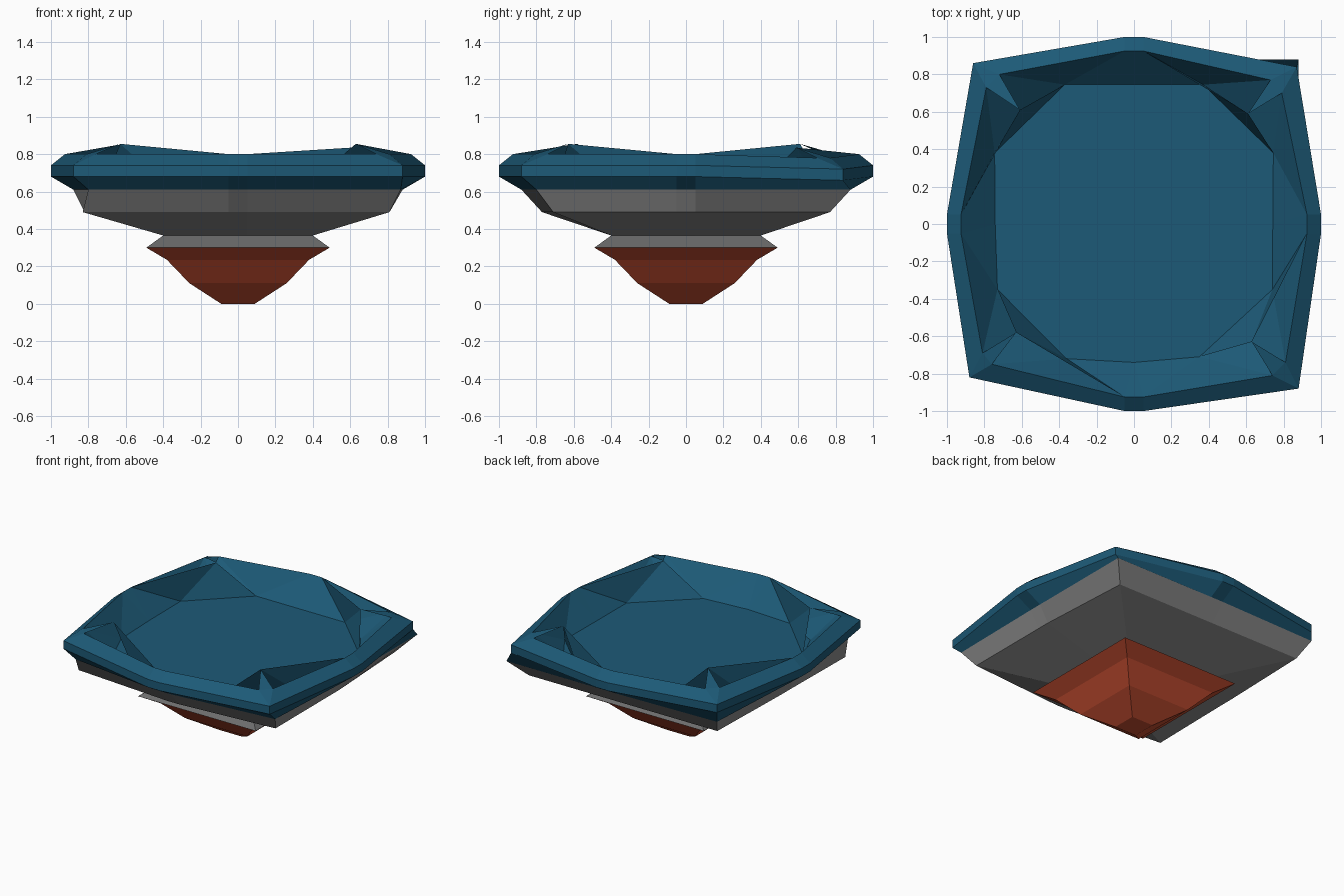
import bpy, bmesh

if "Cube" in bpy.data.objects:
    bpy.data.objects.remove(bpy.data.objects["Cube"])

def material(name, rgb):
    m = bpy.data.materials.new(name)
    m.diffuse_color = (*rgb, 1)
    m.use_nodes = True
    m.node_tree.nodes["Principled BSDF"].inputs["Base Color"].default_value = m.diffuse_color
    return m

BLUE = material("deep_blue", (0.012, 0.102, 0.185))
GREY = material("mid_grey", (0.26, 0.26, 0.26))
NECK = material("dark_grey", (0.15, 0.15, 0.15))
RED = material("rust_red", (0.56, 0.076, 0.031))

def finish(bm, name, mat, recalc=True):
    bmesh.ops.remove_doubles(bm, verts=bm.verts, dist=0.0005)
    if recalc:
        bmesh.ops.recalc_face_normals(bm, faces=bm.faces)
    me = bpy.data.meshes.new(name)
    bm.to_mesh(me)
    bm.free()
    me.materials.append(mat)
    ob = bpy.data.objects.new(name, me)
    bpy.context.collection.objects.link(ob)
    return ob

def face(bm, verts):
    # drop repeated points so doubled corners become triangles
    out = []
    for v in verts:
        if not any((v.co - o.co).length < 1e-4 for o in out):
            out.append(v)
    if len(out) > 2:
        bm.faces.new(out)

def loft(bm, rings):
    vs = [[bm.verts.new(p) for p in r] for r in rings]
    n = len(vs[0])
    for a, b in zip(vs, vs[1:]):
        for i in range(n):
            j = (i + 1) % n
            face(bm, [a[i], a[j], b[j], b[i]])
    return vs

def square(r, z):
    return [(-r, -r, z), (r, -r, z), (r, r, z), (-r, r, z)]

def mids(r, z, w=0.05):
    # point pairs in the middle of front, right, back and left sides
    f, e, b, l = r
    return [((-w, -f, z), (w, -f, z)), ((e, -w, z), (e, w, z)),
            ((w, b, z), (-w, b, z)), ((-l, w, z), (-l, -w, z))]

def ring(corner_pairs, r, z, drop=0.0):
    # 16 points: two per corner, two per side; back right corner may sag
    out = []
    for i, ((a, b), m) in enumerate(zip(corner_pairs, mids(r, z))):
        zc = z - (drop if i == 2 else 0)
        out += [(*a, zc), (*b, zc), *m]
    return out

def single(corners):
    return [(c, c) for c in corners]

# corner order: front left, front right, back right, back left
rim = single([(-.88, -.82), (.88, -.88), (.87, .84), (-.86, .86)])
under = single([(-.80, -.79), (.87, -.80), (.88, .88), (-.86, .86)])
belly = single([(-.83, -.71), (.81, -.71), (.77, .77), (-.80, .77)])
lip = [((-.81, -.69), (-.76, -.75)), ((.74, -.81), (.81, -.74)),
       ((.79, .70), (.73, .77)), ((-.72, .80), (-.79, .73))]
peaks = [(-.63, -.58, .855), (.63, -.63, .855), (.61, .59, .835), (-.61, .61, .855)]
floor = [((-.73, -.35), (-.36, -.72)), ((.35, -.71), (.74, -.35)),
         ((.745, .38), (.37, .745)), ((-.37, .745), (-.745, .38))]
floor_mid = [(0, -.74), (.742, 0), (0, .745), (-.742, 0)]
FZ = 0.615

# blue dished top: outer rim bands, then the inner wall and floor
bm = bmesh.new()
one = (1, 1, 1, 1)
rings = loft(bm, [ring(under, [.88] * 4, .61),
                  ring(rim, one, .68, .02),
                  ring(rim, one, .74, .02),
                  ring(lip, [.925] * 4, .80, .02)])
L = rings[-1]
P = [bm.verts.new(p) for p in peaks]
Q = [bm.verts.new((p[0], p[1], FZ)) for p in peaks]
F = [[bm.verts.new((*p, FZ)) for p in pair] for pair in floor]
M = [bm.verts.new((*p, FZ)) for p in floor_mid]
for i in range(4):
    j = (i + 1) % 4
    la, lb, m1, m2 = L[4 * i:4 * i + 4]
    nxt = L[4 * j]
    fa, fb = F[i]
    for f in ((la, lb, Q[i]), (lb, m1, fb), (lb, fb, Q[i]), (m1, M[i], fb),
              (m1, m2, M[i]), (m2, nxt, F[j][0]), (nxt, Q[j], F[j][0]),
              (m2, F[j][0], M[i]), (Q[i], fb, fa),
              # raised corner flap with its steep inner faces
              (la, lb, P[i]), (P[i], fb, fa), (m1, fb, P[i])):
        bm.faces.new(f)
bm.faces.new([v for i in range(4) for v in (*F[i], M[i])])
finish(bm, "dished_top", BLUE, recalc=False)

# grey body: uneven skirt under the rim, tapering to a square neck
bm = bmesh.new()
loft(bm, [ring(single([p[:2] for p in square(.40, 0)]), [.40] * 4, .365),
          ring(belly, (.77, .81, .77, .82), .49),
          ring(under, [.88] * 4, .61)])
finish(bm, "grey_body", GREY, recalc=False)

# neck: short square collar between foot and body
bm = bmesh.new()
loft(bm, [square(.49, .30), square(.40, .365)])
finish(bm, "neck", NECK, recalc=False)

# red foot: square stepped taper
bm = bmesh.new()
v = loft(bm, [square(.09, 0), square(.26, .11), square(.38, .235), square(.49, .30)])
bm.faces.new(v[0])
bm.faces.new(v[-1])
finish(bm, "red_foot", RED)
